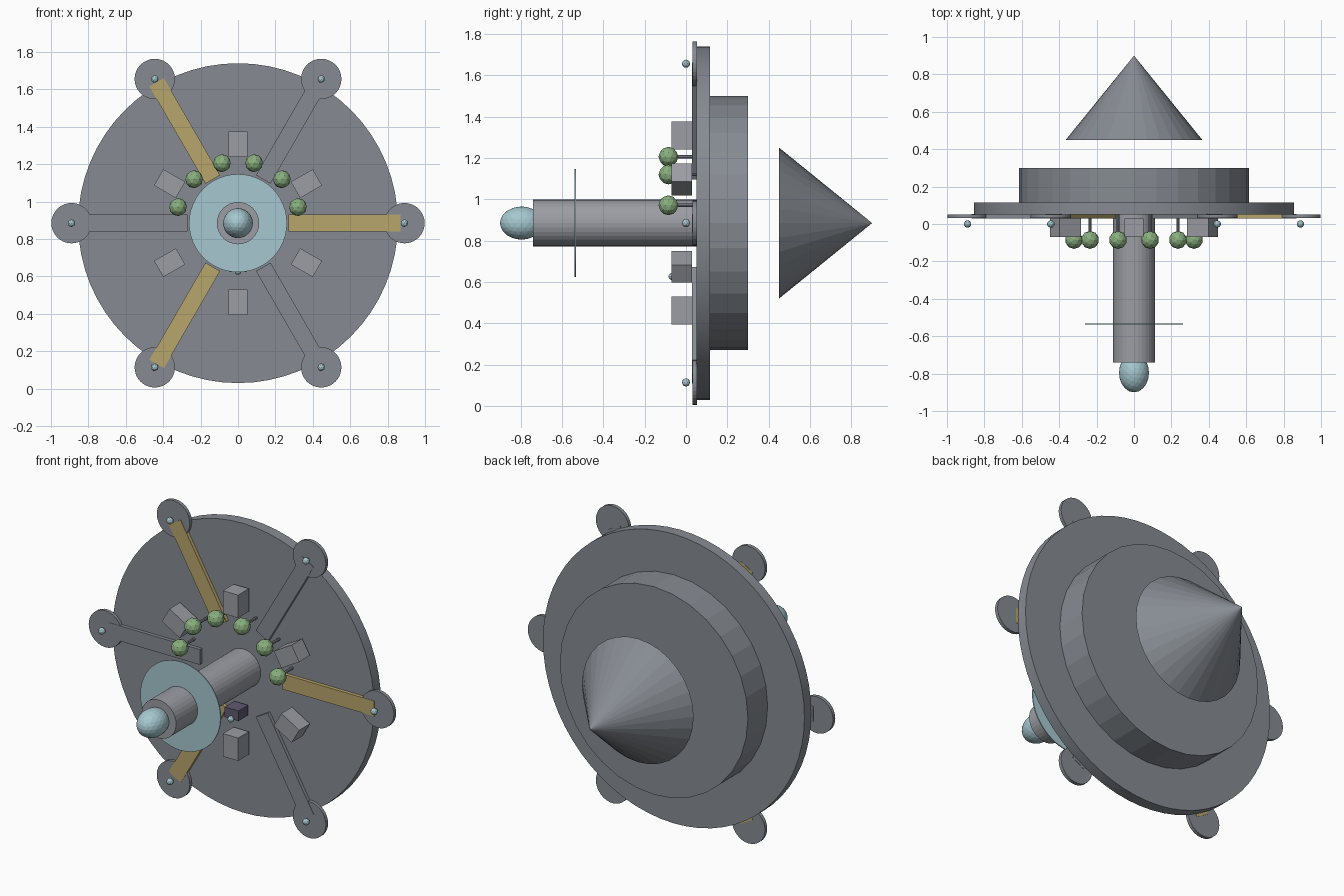
import bpy, math
from mathutils import Matrix, Vector

if "Cube" in bpy.data.objects:
    bpy.data.objects.remove(bpy.data.objects["Cube"])

CZ = 0.885  # height of the hub axis, which runs along y


def material(name, rgb):
    m = bpy.data.materials.new(name)
    m.diffuse_color = (*rgb, 1)
    m.use_nodes = True
    m.node_tree.nodes["Principled BSDF"].inputs["Base Color"].default_value = m.diffuse_color
    return m


STEEL = material("steel", (0.24, 0.26, 0.29))
LIGHT = material("light_steel", (0.33, 0.34, 0.37))
GOLD = material("gold", (0.48, 0.38, 0.15))
BLUE = material("pale_blue", (0.38, 0.58, 0.63))
GREEN = material("leaf_green", (0.25, 0.43, 0.21))
PURPLE = material("dark_purple", (0.12, 0.10, 0.16))


def finish(name, mat, smooth=False):
    o = bpy.context.object
    o.name = name
    o.data.materials.append(mat)
    if smooth:
        bpy.ops.object.shade_smooth_by_angle(angle=math.radians(30))
    return o


def polar(r, deg, y):
    a = math.radians(deg)
    return Vector((r * math.cos(a), y, CZ + r * math.sin(a)))


def disc(name, r, y0, y1, mat, at=(0, CZ), sides=32, r2=None):
    """Cylinder or cone along y, r at y0 and r2 at y1."""
    bpy.ops.mesh.primitive_cone_add(vertices=sides, radius1=r, radius2=r if r2 is None else r2,
                                    depth=y1 - y0, location=(at[0], (y0 + y1) / 2, at[1]),
                                    rotation=(-math.pi / 2, 0, 0))
    return finish(name, mat, sides > 40)


def ball(name, r, loc, mat, sub=2):
    bpy.ops.mesh.primitive_ico_sphere_add(subdivisions=sub, radius=r, location=loc)
    return finish(name, mat)


def radial_box(name, r0, r1, width, y0, y1, deg, mat):
    """Box lying along a spoke of the wheel."""
    bpy.ops.mesh.primitive_cube_add(size=1)
    o = finish(name, mat)
    o.data.transform(Matrix.Diagonal((r1 - r0, y1 - y0, width, 1)))
    o.location = polar((r0 + r1) / 2, deg, (y0 + y1) / 2)
    o.rotation_euler = (0, -math.radians(deg), 0)
    return o


# Main plate, rear drum and separate rear cone
disc("main_plate", 0.855, 0.05, 0.115, STEEL, sides=64)
disc("rear_drum", 0.615, 0.115, 0.30, STEEL)
disc("rear_cone", 0.365, 0.45, 0.90, STEEL, r2=0)

# Central mast with ring plate and domed tip
disc("mast", 0.113, -0.74, 0.052, LIGHT)
disc("mast_ring_plate", 0.262, -0.538, -0.532, BLUE, sides=48)
dome = ball("mast_dome", 0.08, (0, -0.795, CZ), BLUE, 3)
dome.scale = (1, 1.31, 1)

# Spokes with end pads, beacons and equipment boxes
for i in range(6):
    a = 60 * i
    p = polar(0.89, a, 0)
    radial_box(f"spoke_{i}", 0.27, 0.87, 0.09, 0.029, 0.054, a, STEEL if i % 2 else GOLD)
    disc(f"end_pad_{i}", 0.108, 0.031, 0.052, STEEL, at=(p.x, p.z))
    ball(f"beacon_{i}", 0.02, p, BLUE)
    radial_box(f"equipment_box_{i}", 0.355, 0.49, 0.10, -0.07, 0.03, a + 30, LIGHT)

# Arc of trees on the upper half
for i in range(6):
    p = polar(0.332, 15 + 30 * i, -0.085)
    disc(f"tree_trunk_{i}", 0.008, -0.085, 0.052, STEEL, at=(p.x, p.z), sides=8)
    ball(f"tree_crown_{i}", 0.048, p, GREEN)

# Small cabin under the mast with its lamp
radial_box("cabin", 0.20, 0.26, 0.09, -0.06, 0.03, -90, PURPLE)
ball("cabin_lamp", 0.018, (0, -0.067, 0.627), BLUE)
